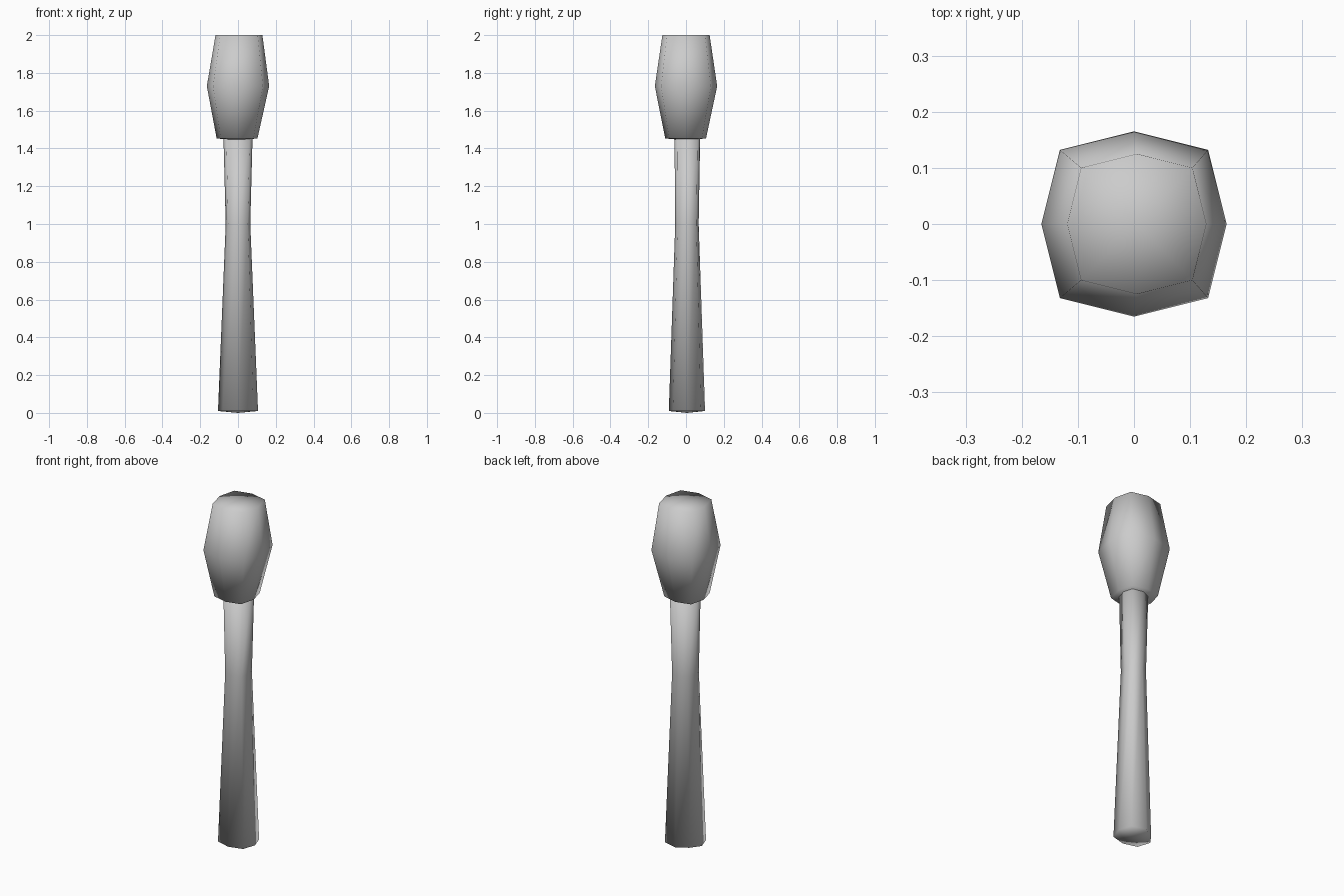
import bpy, bmesh

if "Cube" in bpy.data.objects:
    bpy.data.objects.remove(bpy.data.objects["Cube"])

CORNERS = [(1, 0), (1, 1), (0, 1), (-1, 1), (-1, 0), (-1, -1), (0, -1), (1, -1)]


def loft(name, rings):
    """Eight-sided smooth column; each ring is z, x/y centre, x/y radius, corner ratio, flattened corner ratio."""
    bm = bmesh.new()
    loops = []
    for z, cx, cy, rx, ry, k, flat in rings:
        loop = []
        for i, (x, y) in enumerate(CORNERS):
            s = 1 if i % 2 == 0 else (flat if i == 3 else k)
            loop.append(bm.verts.new((cx + x * rx * s, cy + y * ry * s, z)))
        loops.append(loop)
    for a, b in zip(loops, loops[1:]):
        for i in range(8):
            j = (i + 1) % 8
            bm.faces.new((a[i], a[j], b[j], b[i]))
    # caps: fan to a centre point, very slightly domed at the foot
    for loop, dz in ((loops[0], -min(0.01, rings[0][0])), (loops[-1], 0)):
        z = loop[0].co.z + dz
        ring = rings[0] if loop is loops[0] else rings[-1]
        c = bm.verts.new((ring[1], ring[2], z))
        for i in range(8):
            bm.faces.new((loop[i], loop[(i + 1) % 8], c))
    bmesh.ops.recalc_face_normals(bm, faces=bm.faces)
    for f in bm.faces:
        f.smooth = True
    me = bpy.data.meshes.new(name)
    bm.to_mesh(me)
    bm.free()
    ob = bpy.data.objects.new(name, me)
    bpy.context.collection.objects.link(ob)
    return ob


# Tapered handle with a narrow waist
loft("handle", [
    (0.01, 0.0, 0.005, 0.106, 0.096, 0.77, 0.60),
    (1.00, 0.0, 0.005, 0.065, 0.062, 0.80, 0.66),
    (1.46, 0.0, 0.007, 0.077, 0.068, 0.80, 0.68),
])

# Barrel-shaped head
loft("head", [
    (1.453, -0.005, -0.002, 0.108, 0.108, 0.80, 0.80),
    (1.73, 0.0, 0.0, 0.165, 0.165, 0.80, 0.80),
    (2.00, 0.005, 0.0, 0.124, 0.125, 0.80, 0.80),
])
